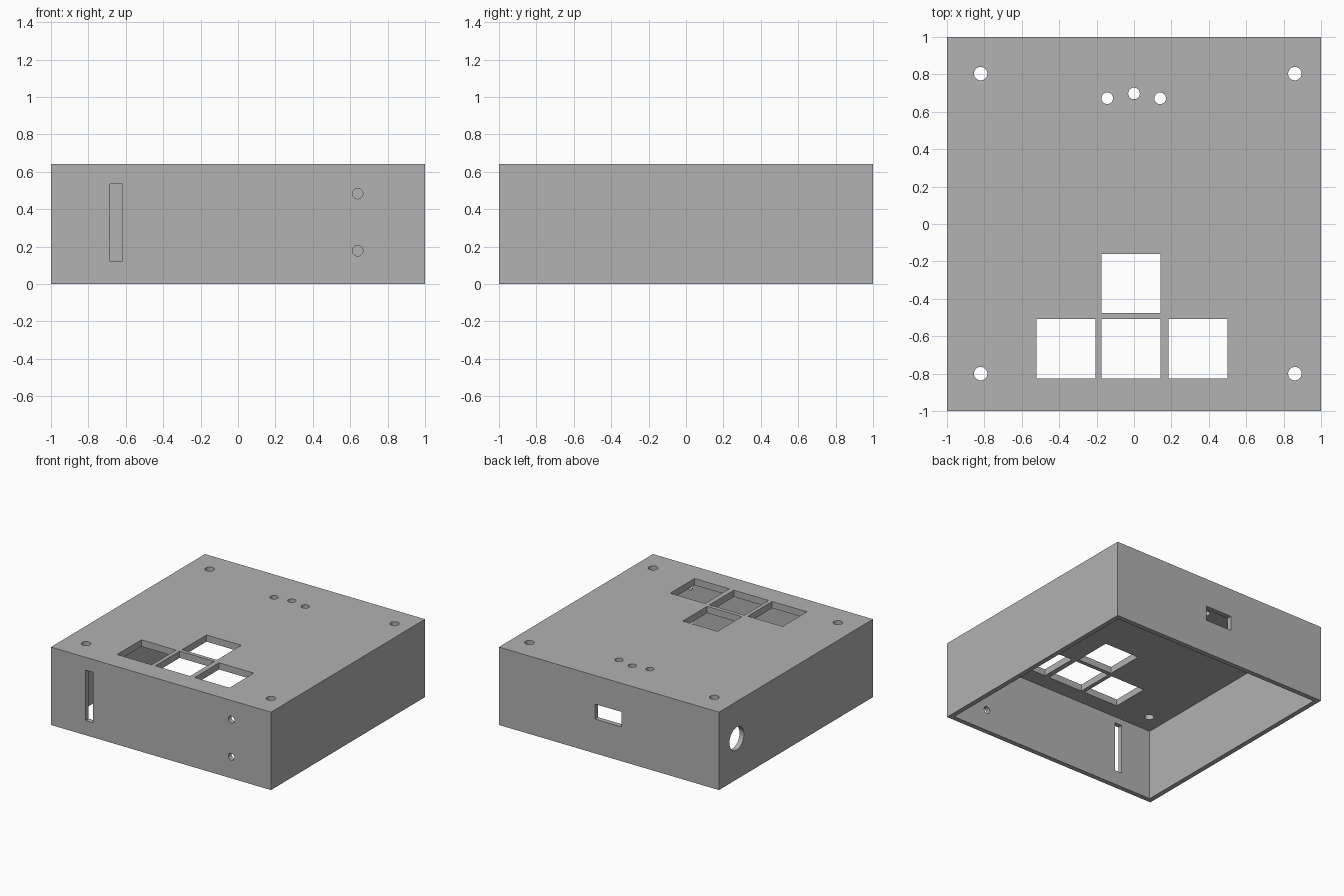
import bpy, bmesh
from mathutils import Matrix, Vector

cube = bpy.data.objects.get("Cube")
if cube:
    bpy.data.objects.remove(cube, do_unlink=True)

HEIGHT, WALL, ROOF = 0.64, 0.04, 0.055

grey = bpy.data.materials.new("plain_grey")
grey.use_nodes = True
colour = (0.445, 0.445, 0.445, 1)
grey.diffuse_color = colour
grey.node_tree.nodes["Principled BSDF"].inputs["Base Color"].default_value = colour


def add_box(bm, low, high):
    low, high = Vector(low), Vector(high)
    place = Matrix.Translation((low + high) / 2) @ Matrix.Diagonal((*(high - low), 1))
    bmesh.ops.create_cube(bm, size=1, matrix=place)


def add_drill(bm, centre, radius, axis):
    turn = Vector((0, 0, 1)).rotation_difference(Vector(axis)).to_matrix().to_4x4()
    bmesh.ops.create_cone(bm, cap_ends=True, segments=32, radius1=radius, radius2=radius,
                          depth=0.2, matrix=Matrix.Translation(centre) @ turn)


def make_object(name, bm):
    mesh = bpy.data.meshes.new(name)
    bm.to_mesh(mesh)
    bm.free()
    obj = bpy.data.objects.new(name, mesh)
    bpy.context.collection.objects.link(obj)
    mesh.materials.append(grey)
    return obj


def cut(target, cutter):
    cutter.hide_render = True
    mod = target.modifiers.new(cutter.name, 'BOOLEAN')
    mod.operation, mod.solver, mod.object = 'DIFFERENCE', 'EXACT', cutter
    bpy.context.view_layer.objects.active = target
    bpy.ops.object.modifier_apply(modifier=mod.name)
    bpy.data.objects.remove(cutter, do_unlink=True)


# Enclosure block, hollowed from below
bm = bmesh.new()
add_box(bm, (-1, -1, 0), (1, 1, HEIGHT))
case = make_object("enclosure", bm)
bm = bmesh.new()
inner = 1 - WALL
add_box(bm, (-inner, -inner, -0.2), (inner, inner, HEIGHT - ROOF))
cut(case, make_object("cavity_cutter", bm))

bm = bmesh.new()
# Square button windows in the roof
KEY = 0.316
for x, y in [(-0.174, -0.477), (-0.522, -0.825), (-0.174, -0.825), (0.184, -0.825)]:
    add_box(bm, (x, y, HEIGHT - 0.09), (x + KEY, y + KEY, HEIGHT + 0.1))
# Corner screw holes and indicator light holes
for x in (-0.82, 0.86):
    for y in (-0.8, 0.804):
        add_drill(bm, (x, y, HEIGHT), 0.036, (0, 0, 1))
for x, y in [(-0.143, 0.672), (0, 0.698), (0.14, 0.672)]:
    add_drill(bm, (x, y, HEIGHT), 0.031, (0, 0, 1))
# Front slot and its two small holes
add_box(bm, (-0.685, -1.1, 0.12), (-0.618, -0.9, 0.535))
for z in (0.177, 0.483):
    add_drill(bm, (0.64, -1, z), 0.028, (0, 1, 0))
# Back socket opening and round side opening
add_box(bm, (-0.114, 0.9, 0.282), (0.127, 1.1, 0.405))
add_drill(bm, (-1, 0.77, 0.335), 0.094, (1, 0, 0))
cut(case, make_object("openings_cutter", bm))

# Crisp outer edges, smooth hole walls
bpy.ops.object.select_all(action='DESELECT')
case.select_set(True)
bpy.context.view_layer.objects.active = case
bpy.ops.object.shade_smooth_by_angle()
